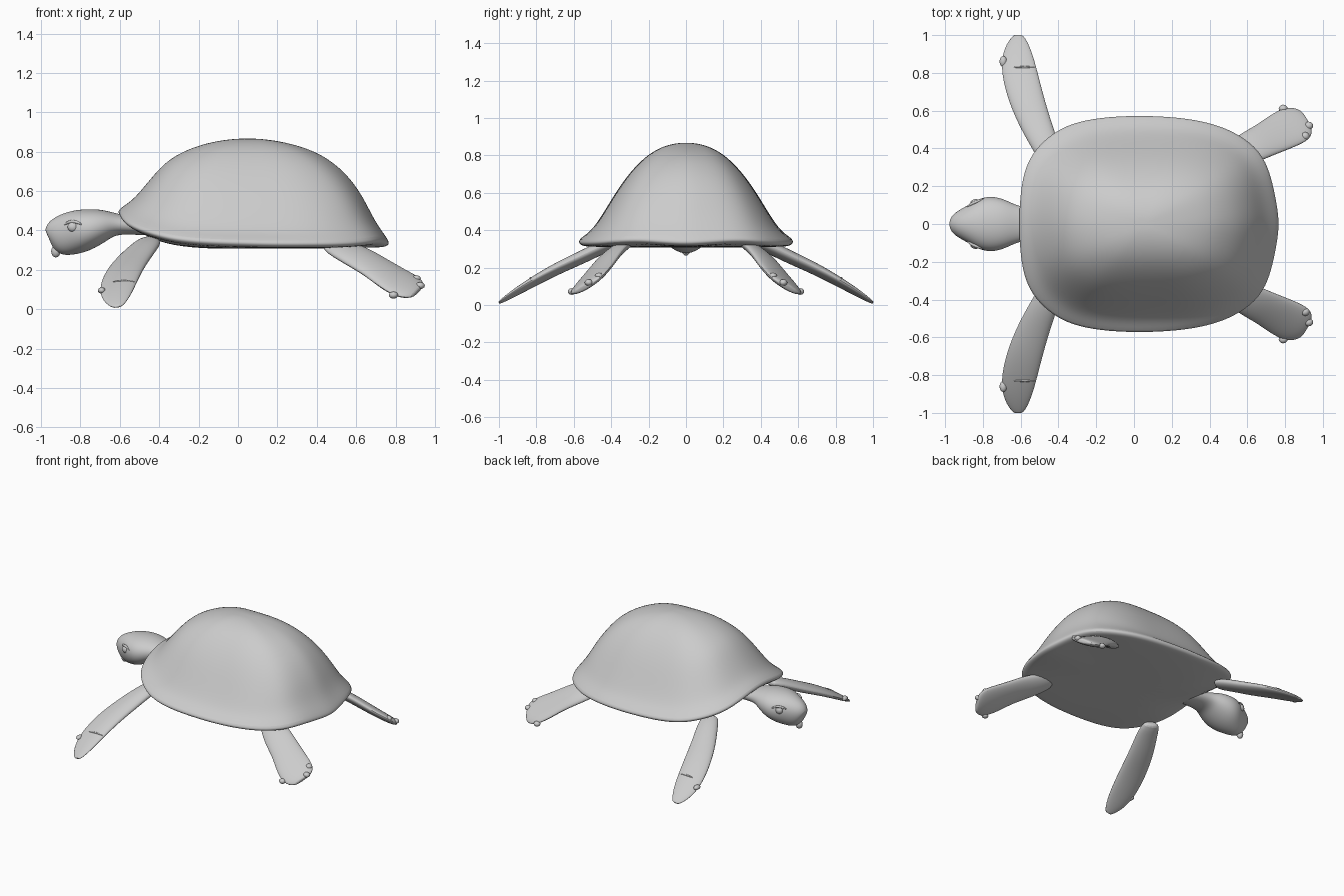
import bpy, bmesh, math
from mathutils import Vector

if "Cube" in bpy.data.objects:
    bpy.data.objects.remove(bpy.data.objects["Cube"])

grey = bpy.data.materials.new("plain grey")
grey.use_nodes = True
GREY = (0.6, 0.6, 0.6, 1)
grey.diffuse_color = GREY
grey.node_tree.nodes["Principled BSDF"].inputs["Base Color"].default_value = GREY


def finish(name, bm, subdiv=0, angle=50):
    """Turn a bmesh into a smooth-shaded object."""
    bmesh.ops.recalc_face_normals(bm, faces=bm.faces)
    mesh = bpy.data.meshes.new(name)
    bm.to_mesh(mesh)
    bm.free()
    mesh.materials.append(grey)
    ob = bpy.data.objects.new(name, mesh)
    bpy.context.collection.objects.link(ob)
    if subdiv:
        mod = ob.modifiers.new("Subdivision", "SUBSURF")
        mod.levels = mod.render_levels = subdiv
    bpy.ops.object.select_all(action="DESELECT")
    ob.select_set(True)
    bpy.context.view_layer.objects.active = ob
    bpy.ops.object.shade_smooth_by_angle(angle=math.radians(angle))
    return ob


def skin(bm, rings):
    """Bridge a list of vertex rings of equal length."""
    n = len(rings[0])
    for a, b in zip(rings, rings[1:]):
        for i in range(n):
            j = (i + 1) % n
            bm.faces.new((a[i], a[j], b[j], b[i]))


def fan(bm, ring, centre):
    c = bm.verts.new(centre)
    for i in range(len(ring)):
        bm.faces.new((ring[i], ring[(i + 1) % len(ring)], c))


def loft(name, sections, wide, side=1, power=1.0, n=12):
    """Elliptical sections (x, y, z, half width, half thickness) along a spine."""
    bm = bmesh.new()
    pts = [Vector(s[:3]) for s in sections]
    rings = []
    for k, s in enumerate(sections):
        t = (pts[min(k + 1, len(pts) - 1)] - pts[max(k - 1, 0)]).normalized()
        w = Vector(wide)
        w = (w - t * w.dot(t)).normalized()
        up = t.cross(w)
        ring = []
        for i in range(n):
            a = math.tau * i / n
            ca, sa = math.cos(a), math.sin(a)
            sa = math.copysign(abs(sa) ** power, sa)
            p = pts[k] + w * s[3] * ca + up * s[4] * sa
            ring.append(bm.verts.new((p.x, p.y * side, p.z)))
        rings.append(ring)
    skin(bm, rings)
    for ring, p in ((rings[0], pts[0]), (rings[-1], pts[-1])):
        fan(bm, ring, (p.x, p.y * side, p.z))
    return finish(name, bm, 2)


def ball(name, centre, radii, segs=16):
    bm = bmesh.new()
    bmesh.ops.create_uvsphere(bm, u_segments=segs, v_segments=segs // 2, radius=1)
    for v in bm.verts:
        v.co = Vector([c + r * q for c, r, q in zip(centre, radii, v.co)])
    return finish(name, bm)


def strip(name, path, radius):
    """Thin raised crease following a path."""
    sections = [(*p, radius * (0.4 if i in (0, len(path) - 1) else 1),
                 radius * (0.4 if i in (0, len(path) - 1) else 1))
                for i, p in enumerate(path)]
    d = Vector(path[-1]) - Vector(path[0])
    return loft(name, sections, (0, 0, 1) if abs(d.z) < d.length * .8 else (1, 0, 0), n=6)


# Shell: half rim outline (x, y, z), mirrored, then shrunk into dome and belly rings
rim = [(.775, 0, .345), (.757, .12, .352), (.73, .25, .362), (.69, .355, .358),
       (.62, .435, .35), (.5, .508, .345), (.35, .552, .345), (.18, .572, .345),
       (0, .577, .35), (-.18, .567, .355), (-.33, .537, .37), (-.435, .482, .395),
       (-.525, .40, .425), (-.58, .3, .455), (-.605, .17, .49), (-.613, 0, .515)]
rim += [(x, -y, z) for x, y, z in rim[-2:0:-1]]
R = [1, .9, .82, .72, .62, .5, .35, .2, .08]
H_SIDE = [0, .07, .18, .36, .54, .72, .885, .97, .998]
H_REAR = [0, .18, .42, .62, .75, .86, .935, .98, .998]
H_FRONT = [0, .11, .27, .50, .69, .82, .92, .978, .998]
CX, TOP, BELLY = .05, .867, .308

bm = bmesh.new()
rings = []
for r, k in [(.4, 0), (.7, .22), (.88, .72), (.965, .96)]:
    rings.append([bm.verts.new((CX + (x - CX) * r, y * r, BELLY + (z - .032 - BELLY) * k))
                  for x, y, z in rim])
rings.append([bm.verts.new((CX + (x - CX) * .995, y * .995, z - .02)) for x, y, z in rim])
for r, hs, hr, hf in zip(R, H_SIDE, H_REAR, H_FRONT):
    ring = []
    for x, y, z in rim:
        u, v = ((x - CX) / .7) ** 2, (y / .577) ** 2
        w = u / (u + v)
        h = w * (hr if x > CX else hf) + (1 - w) * hs
        ring.append(bm.verts.new((CX + (x - CX) * r, y * r, z + (TOP - z) * h)))
    rings.append(ring)
skin(bm, rings)
fan(bm, rings[0], (CX, 0, BELLY))
fan(bm, rings[-1], (CX, 0, TOP))
finish("shell", bm, 2)

# Head and neck: sections run from inside the shell to the beak
loft("head", [(-.42, 0, .42, .08, .05), (-.54, 0, .425, .085, .045), (-.62, 0, .433, .098, .055),
              (-.68, 0, .428, .132, .083), (-.75, 0, .41, .152, .104), (-.81, 0, .395, .142, .113),
              (-.87, 0, .38, .105, .110), (-.92, 0, .362, .076, .098), (-.946, 0, .345, .05, .072),
              (-.953, 0, .342, .022, .045)], (0, 1, 0), power=.9, n=16)
ball("beak", (-.925, 0, .295), (.024, .022, .032))

# Front flippers, rear legs, eyes and creases for both sides
FLIPPER = [(-.44, .34, .35, .06, .03), (-.475, .43, .318, .075, .036), (-.53, .55, .258, .088, .036),
           (-.583, .70, .19, .099, .032), (-.617, .85, .105, .096, .024),
           (-.62, .94, .05, .07, .016), (-.612, 1.0, .012, .03, .008)]
LEG = [(.46, .31, .335, .07, .03), (.60, .40, .272, .1, .035), (.70, .445, .213, .103, .033),
       (.79, .495, .152, .12, .03), (.87, .535, .108, .122, .026), (.915, .55, .09, .075, .018)]

for side, tag in ((1, "rear_side"), (-1, "near_side")):
    loft("front_flipper_" + tag, FLIPPER, (1, .25, 0), side)
    loft("rear_leg_" + tag, LEG, (-.3, .8, -.48), side)
    # kink on the leading edge of the flipper
    ball("flipper_claw_" + tag, (-.692, side * .86, .095), (.02, .03, .016), 12)
    # raised scale edges across the flipper
    for y in (.51, .58, .71, .77, .83):
        z = .318 - (y - .43) * .505
        x = -.49 - (y - .5) * .26
        strip("flipper_crease_" + tag, [(x - .06, side * y, z + .024), (x, side * y, z + .031),
                                        (x + .05, side * y, z + .024)], .009)
    # toes at the end of the leg
    for x, y, z in ((.925, .52, .12), (.905, .465, .155), (.79, .61, .072)):
        ball("toe_" + tag, (x, side * y, z), (.024, .022, .018), 12)
    strip("toe_crease_" + tag, [(.85, side * .47, .166), (.88, side * .49, .152),
                                (.92, side * .515, .13)], .009)
    # eye under a heavy lid
    ball("eye_" + tag, (-.838, side * .112, .418), (.028, .02, .026))
    strip("eyelid_" + tag, [(-.885, side * .088, .428), (-.86, side * .108, .445),
                            (-.825, side * .122, .447), (-.79, side * .135, .428)], .010)
